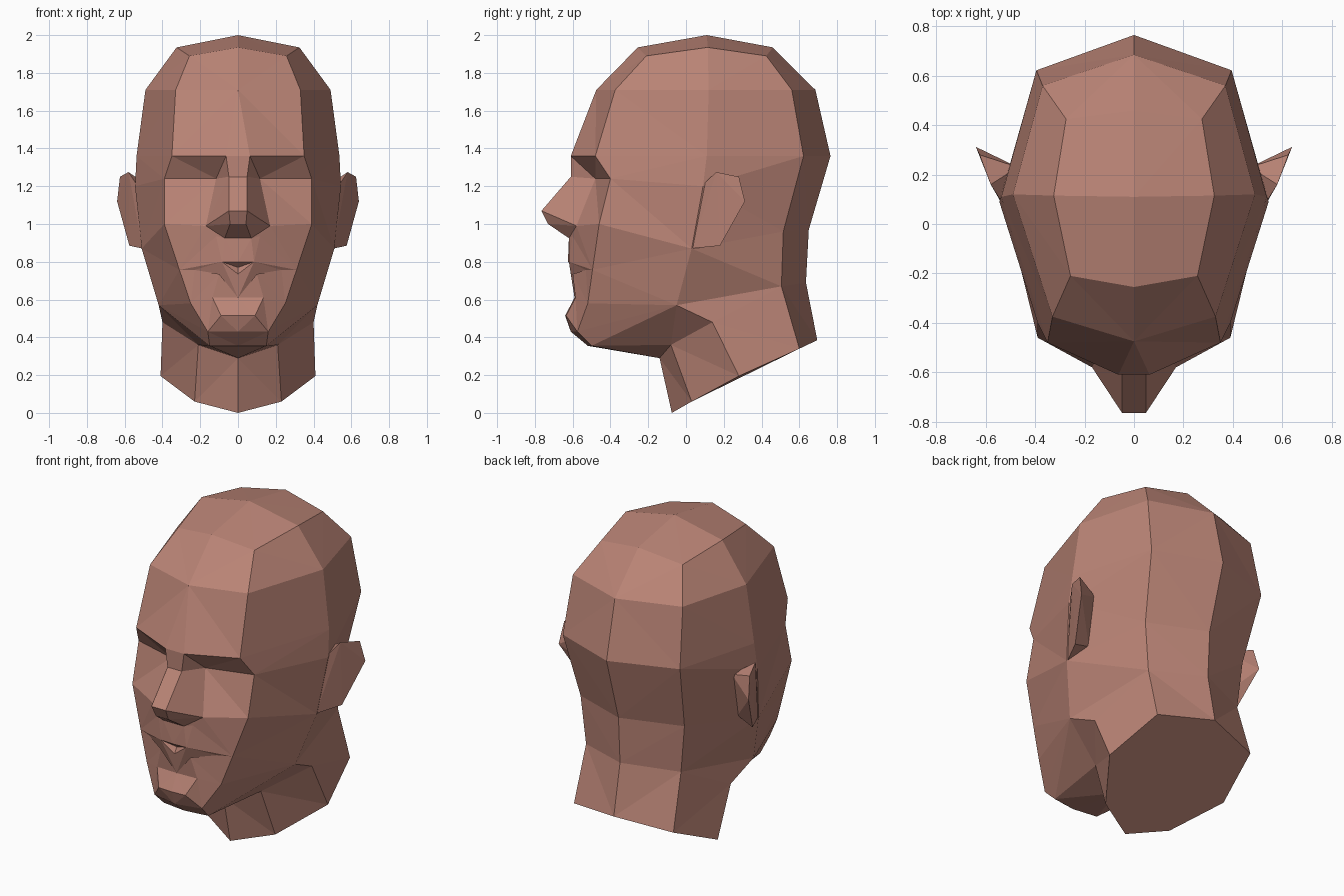
import bpy, bmesh
from mathutils import Vector

if "Cube" in bpy.data.objects:
    bpy.data.objects.remove(bpy.data.objects["Cube"])

skin = bpy.data.materials.new("clay skin")
skin.diffuse_color = (0.49, 0.23, 0.18, 1)
skin.use_nodes = True
skin.node_tree.nodes["Principled BSDF"].inputs["Base Color"].default_value = skin.diffuse_color


def finish(bm, name):
    bmesh.ops.recalc_face_normals(bm, faces=bm.faces)
    mesh = bpy.data.meshes.new(name)
    bm.to_mesh(mesh)
    bm.free()
    mesh.materials.append(skin)
    ob = bpy.data.objects.new(name, mesh)
    bpy.context.collection.objects.link(ob)
    return ob


head = bmesh.new()
known = {}


def vert(p, side):
    key = (round(p[0] * side, 4), p[1], p[2])
    if key not in known:
        known[key] = head.verts.new(key)
    return known[key]


def zip_columns(a, b):
    """Stitch two profile lines with triangles, on both sides of the head."""
    i = j = 0
    gap = lambda p, q: (Vector(p) - Vector(q)).length
    while i < len(a) - 1 or j < len(b) - 1:
        step_a = j == len(b) - 1 or (
            i < len(a) - 1 and gap(a[i + 1], b[j]) <= gap(a[i], b[j + 1]))
        tri = (a[i], b[j], a[i + 1] if step_a else b[j + 1])
        i, j = (i + 1, j) if step_a else (i, j + 1)
        if len(set(tri)) == 3:
            for side in (1, -1):
                vs = [vert(p, side) for p in tri]
                if len(set(vs)) == 3 and not head.faces.get(vs):
                    head.faces.new(vs)


# skull profiles from the crown down to brow level
crown = (0, 0.11, 2.0)
mid_top = [crown, (0, -0.255, 1.935), (0, -0.475, 1.71)]
temple_top = [crown, (0.257, -0.21, 1.89), (0.33, -0.375, 1.71)]

# nose, mouth and chin profiles
brow = (0.063, -0.61, 1.36)
chin_mid, chin_side = (0, -0.52, 0.355), (0.15, -0.5, 0.355)
jaw_side = (0.16, -0.575, 0.43)
centre = mid_top + [
    (0, -0.61, 1.36), (0, -0.61, 1.25), (0, -0.765, 1.07), (0, -0.73, 1.0),
    (0, -0.62, 0.925), (0, -0.625, 0.80), (0, -0.59, 0.77), (0, -0.61, 0.735),
    (0, -0.59, 0.61), (0, -0.64, 0.515), (0, -0.61, 0.43), chin_mid]
mouth = [(0.085, -0.62, 0.80), (0.23, -0.53, 0.757), (0.1, -0.6, 0.735),
         (0.135, -0.585, 0.61), (0.09, -0.635, 0.515), jaw_side, chin_side]
nose = mid_top + [brow, (0.048, -0.61, 1.25), (0.048, -0.765, 1.07),
                  (0.042, -0.73, 1.0), (0.07, -0.62, 0.925)] + mouth
nostril = mid_top + [brow, (0.116, -0.48, 1.24), (0.17, -0.58, 0.99),
                     (0.116, -0.6, 0.935)] + mouth

# temple, eye corner, cheek and jaw profile
cheek = temple_top + [
    (0.35, -0.48, 1.36), (0.39, -0.4, 1.24), (0.39, -0.46, 1.0),
    (0.31, -0.495, 0.757), (0.25, -0.52, 0.58), jaw_side, chin_side]

# side, back corner and back centre profiles
jaw = (0.42, -0.05, 0.57)
side_face = [crown, (0.325, 0.115, 1.935), (0.49, 0.12, 1.71),
             (0.537, 0.11, 1.36), (0.545, 0.09, 1.2), (0.51, 0.03, 0.87), jaw]
side_neck = [jaw, (0.40, 0.14, 0.48), (0.41, 0.28, 0.195)]
back_corner = [crown, (0.275, 0.425, 1.89), (0.37, 0.56, 1.71),
               (0.395, 0.622, 1.36), (0.35, 0.515, 0.96),
               (0.32, 0.505, 0.67), (0.335, 0.6, 0.34)]
back = [crown, (0, 0.46, 1.935), (0, 0.685, 1.71), (0, 0.765, 1.36),
        (0, 0.65, 0.97), (0, 0.635, 0.69), (0, 0.695, 0.385)]

# throat profiles under the chin
throat_mid = [chin_mid, (0, -0.14, 0.29), (0, -0.075, 0.0)]
throat_side = [chin_side, (0.21, -0.08, 0.36), (0.23, 0.03, 0.06)]

for a, b in ((centre, nose), (nose, nostril), (nostril, cheek),
             (cheek, side_face), (side_face + side_neck[1:], back_corner),
             (back_corner, back), (throat_mid, throat_side),
             (throat_side, side_neck)):
    zip_columns(a, b)

# close the slanted neck cut
bmesh.ops.holes_fill(head, edges=[e for e in head.edges if e.is_boundary])
finish(head, "head")

# ears: wedge-shaped hulls on both sides
ear_points = [(0.53, 0.08, 1.2), (0.58, 0.16, 1.275), (0.625, 0.28, 1.25),
              (0.64, 0.312, 1.12), (0.575, 0.18, 0.885), (0.505, 0.03, 0.87),
              (0.47, 0.23, 1.2), (0.46, 0.16, 0.92)]
for name, s in (("right_ear", 1), ("left_ear", -1)):
    bm = bmesh.new()
    vs = [bm.verts.new((x * s, y, z)) for x, y, z in ear_points]
    hull = bmesh.ops.convex_hull(bm, input=vs)
    bmesh.ops.delete(bm, geom=hull["geom_interior"], context="VERTS")
    finish(bm, name)
